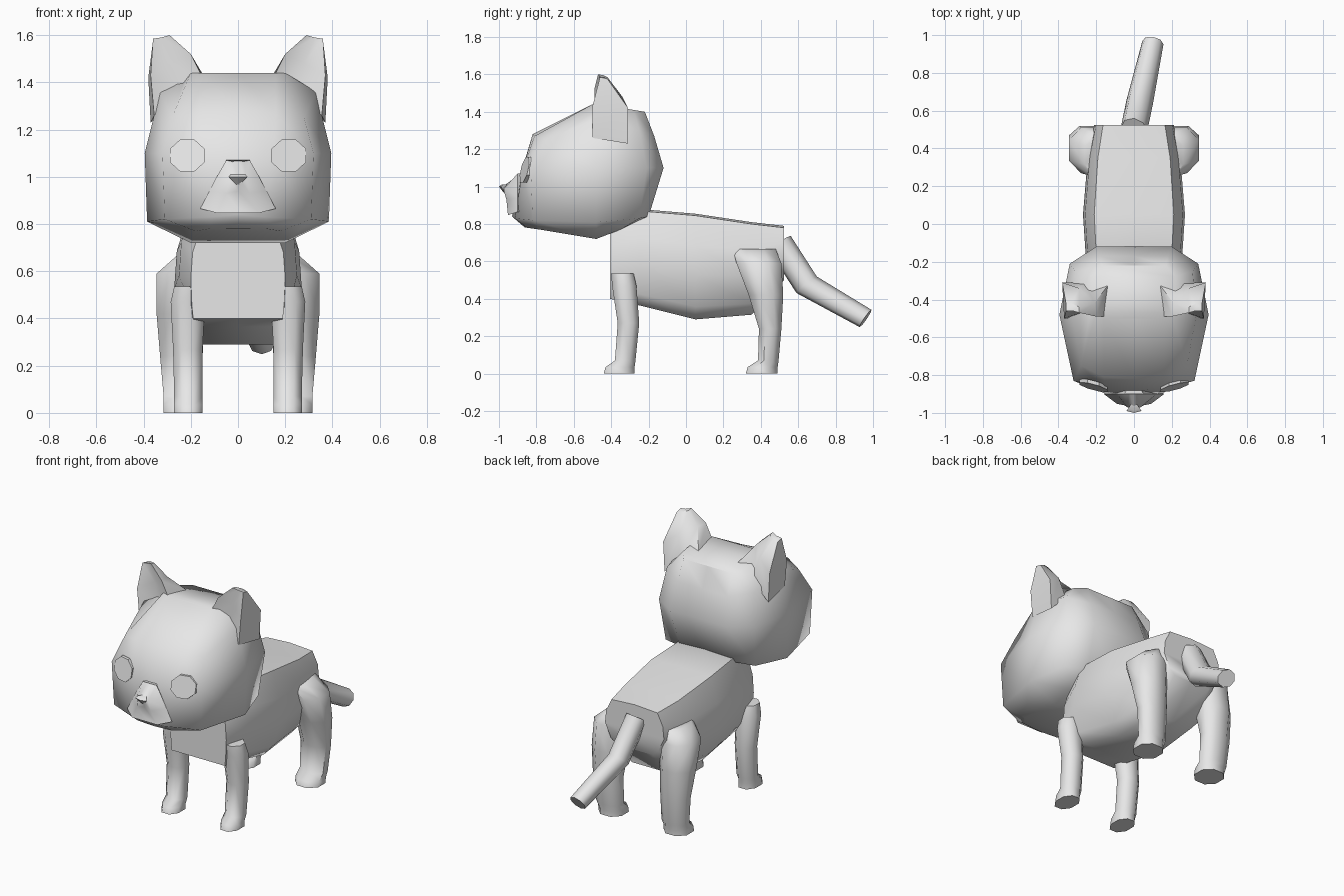
import bpy
import bmesh
from math import sin, cos, pi, radians

default_cube = bpy.data.objects.get("Cube")
if default_cube:
    bpy.data.objects.remove(default_cube, do_unlink=True)

# One plain grey for the whole animal
grey = bpy.data.materials.new("plain_grey")
grey.use_nodes = True
grey.diffuse_color = (.8, .8, .8, 1)
for node in grey.node_tree.nodes:
    if node.type == 'BSDF_PRINCIPLED':
        node.inputs["Base Color"].default_value = grey.diffuse_color


def loft(name, rings, angle=55):
    """Skin a stack of equal rings and close both ends with quad strips."""
    mesh = bmesh.new()
    loops = [[mesh.verts.new(point) for point in ring] for ring in rings]
    count = len(loops[0])
    for lower, upper in zip(loops, loops[1:]):
        for i in range(count):
            j = (i + 1) % count
            mesh.faces.new((lower[i], lower[j], upper[j], upper[i]))
    for end in (loops[0], loops[-1]):
        for k in range(count // 2):
            corners = [end[k], end[k + 1], end[count - k - 1], end[-k]]
            mesh.faces.new(list(dict.fromkeys(corners)))
    bmesh.ops.recalc_face_normals(mesh, faces=mesh.faces)
    data = bpy.data.meshes.new(name)
    mesh.to_mesh(data)
    mesh.free()
    data.materials.append(grey)
    part = bpy.data.objects.new(name, data)
    bpy.context.collection.objects.link(part)
    bpy.ops.object.select_all(action='DESELECT')
    part.select_set(True)
    bpy.context.view_layer.objects.active = part
    bpy.ops.object.shade_smooth_by_angle(angle=radians(angle))
    return part


def mirrored(half):
    """Complete a half ring that starts and ends on the centre plane."""
    return half + [(-x, y, z) for x, y, z in reversed(half[1:-1])]


def both_sides(name, rings, angle=55):
    """Build a left part and its right twin."""
    for side, sign in (("left", 1), ("right", -1)):
        flipped = [[(sign * x, y, z) for x, y, z in ring] for ring in rings]
        loft(side + "_" + name, flipped, angle)


def rounded_box(x0, x1, y0, y1, z, cut=.28):
    """Horizontal eight-sided ring inside a rectangle."""
    a, b = (x1 - x0) * cut, (y1 - y0) * cut
    return [(x0 + a, y0, z), (x1 - a, y0, z), (x1, y0 + b, z), (x1, y1 - b, z),
            (x1 - a, y1, z), (x0 + a, y1, z), (x0, y1 - b, z), (x0, y0 + b, z)]


# Head: half rings from the face round to the back, crown first
crown = [(0, -.5, 1.44), (.16, -.5, 1.44), (.2, -.47, 1.44), (.22, -.4, 1.43),
         (.22, -.28, 1.41), (.17, -.22, 1.4), (0, -.22, 1.4)]
brow = [(0, -.82, 1.28), (.16, -.81, 1.27), (.28, -.75, 1.25), (.33, -.48, 1.36),
        (.31, -.25, 1.3), (.18, -.17, 1.27), (0, -.17, 1.27)]
cheek = [(0, -.88, 1.08), (.15, -.875, 1.08), (.32, -.83, 1.1), (.395, -.48, 1.1),
         (.34, -.21, 1.1), (.2, -.12, 1.1), (0, -.12, 1.1)]
jaw = [(0, -.93, .84), (.11, -.915, .83), (.31, -.82, .82), (.385, -.48, .81),
       (.32, -.25, .83), (.18, -.2, .84), (0, -.2, .84)]
throat = [(0, -.86, .78), (.12, -.85, .78), (.18, -.78, .77), (.2, -.48, .72),
          (.18, -.35, .77), (.12, -.3, .79), (0, -.3, .79)]
loft("head", [mirrored(half) for half in (crown, brow, cheek, jaw, throat)], 65)

# Muzzle: z, centre y, lip half width, lip y, base half width
muzzle = []
for z, front, lip, lip_y, base in ((1.07, -.885, .025, -.88, .05),
                                   (1, -.98, .035, -.97, .09),
                                   (.94, -.955, .05, -.96, .12),
                                   (.865, -.94, .09, -.952, .16)):
    half = [(0, front, z), (lip, lip_y, z - lip / 5), (base, -.9, z), (0, -.8, z)]
    muzzle.append(mirrored(half))
loft("muzzle", muzzle, 60)

# Nose: a small wedge at the muzzle tip
nose = []
for z, width, front in ((1.012, .03, -.985), (1, .04, -1), (.968, .008, -.975)):
    nose.append(mirrored([(0, front, z), (width, front + .01, z), (0, -.93, z)]))
loft("nose", nose, 40)

# Eyes: flat eight-sided discs laid against the face
eye = []
for depth in (0, .02):
    ring = []
    for k in range(8):
        dx, dz = .08 * cos(k * pi / 4 + pi / 8), .073 * sin(k * pi / 4 + pi / 8)
        ring.append((.215 + dx, -.864 + .26 * dx + .22 * dz + depth, 1.09 + dz))
    eye.append(ring)
both_sides("eye", eye, 30)

# Ears: slanted base, middle and tip, hollowed a little at the front
ear_base = [(.15, -.49, 1.42), (.25, -.46, 1.36), (.355, -.5, 1.26),
            (.37, -.31, 1.23), (.26, -.31, 1.34), (.135, -.32, 1.41)]
ear_middle = [(.2, -.49, 1.52), (.28, -.45, 1.48), (.37, -.5, 1.43),
              (.38, -.31, 1.42), (.29, -.34, 1.48), (.21, -.42, 1.52)]
ear_tip = [(.29, -.47, 1.6), (.325, -.46, 1.59), (.36, -.46, 1.585),
           (.36, -.42, 1.575), (.33, -.42, 1.585), (.29, -.44, 1.595)]
both_sides("ear", [ear_base, ear_middle, ear_tip], 50)

# Body: y, top, bottom, half width, half width of the belly edge
body = []
for y, top, low, wide, belly in ((-.405, .8, .4, .2, .19),
                                 (-.25, .88, .365, .25, .17),
                                 (.05, .855, .29, .27, .15),
                                 (.35, .81, .315, .245, .14),
                                 (.525, .79, .5, .21, .13)):
    tall = top - low
    half = [(0, y, top), (wide * .78, y, top - .01), (wide * .96, y, low + tall * .7),
            (wide, y, low + tall * .42), ((wide + belly) / 2, y, low + tall * .12),
            (belly, y, low), (0, y, low)]
    body.append(mirrored(half))
loft("body", body)

# Front legs with forward paws, listed from the shoulder down
front_leg = [rounded_box(*size) for size in (
    (.14, .27, -.4, -.28, .535), (.14, .285, -.395, -.265, .47),
    (.15, .275, -.365, -.25, .27), (.15, .27, -.38, -.27, .07),
    (.15, .27, -.43, -.275, .035), (.15, .27, -.44, -.275, 0))]
both_sides("front_leg", front_leg)

# Hind legs with wide thighs, listed from the hip down
hind_leg = [rounded_box(*size) for size in (
    (.1, .26, .25, .48, .665), (.12, .345, .27, .51, .59),
    (.14, .345, .335, .52, .42), (.15, .33, .39, .51, .24),
    (.15, .315, .385, .495, .07), (.15, .315, .33, .49, .035),
    (.15, .315, .32, .49, 0))]
both_sides("hind_leg", hind_leg)

# Tail: bent tube, centre, radius and tilt of each ring
tail = []
for (x, y, z), radius, tilt in (((0, .5, .7), .07, 32), ((.03, .645, .475), .07, 39),
                                ((.1, .96, .295), .056, 56)):
    ring = []
    for k in range(8):
        across, along = radius * cos(k * pi / 4), radius * sin(k * pi / 4)
        ring.append((x + across, y + along * cos(radians(tilt)) - across * .15,
                     z + along * sin(radians(tilt))))
    tail.append(ring)
loft("tail", tail)
